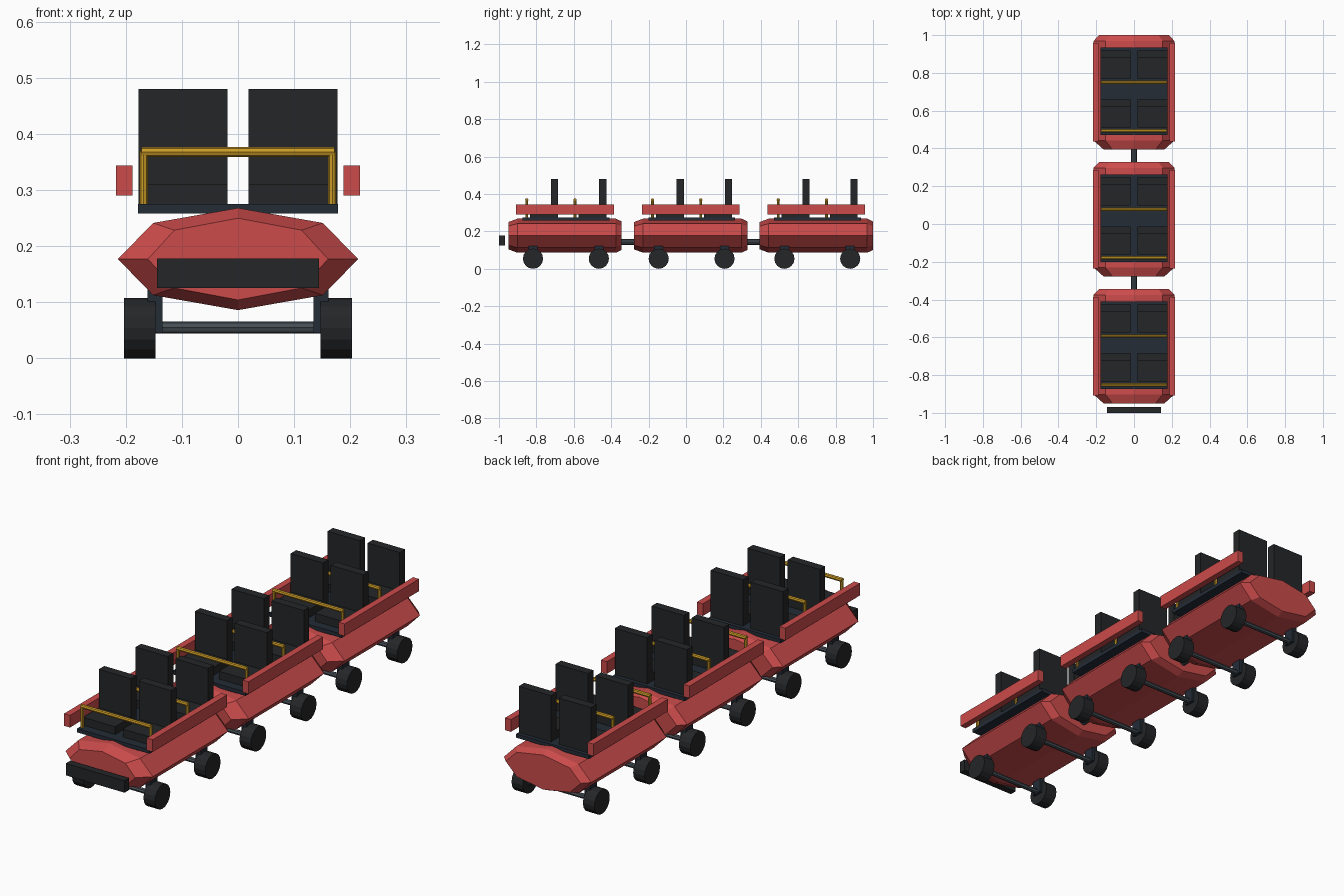
import bpy, bmesh, math
from mathutils import Vector

if "Cube" in bpy.data.objects:
    bpy.data.objects.remove(bpy.data.objects["Cube"])


def material(name, rgb):
    m = bpy.data.materials.new(name)
    m.diffuse_color = (*rgb, 1)
    m.use_nodes = True
    m.node_tree.nodes["Principled BSDF"].inputs["Base Color"].default_value = m.diffuse_color
    return m


RED = material("red paint", (0.60, 0.07, 0.07))
BLACK = material("black vinyl", (0.018, 0.019, 0.021))
NAVY = material("dark frame", (0.017, 0.025, 0.037))
STEEL = material("steel", (0.06, 0.075, 0.09))
GOLD = material("yellow bar", (0.60, 0.33, 0.02))


def add_object(name, bm, mat):
    bmesh.ops.recalc_face_normals(bm, faces=bm.faces)
    mesh = bpy.data.meshes.new(name)
    bm.to_mesh(mesh)
    bm.free()
    ob = bpy.data.objects.new(name, mesh)
    bpy.context.collection.objects.link(ob)
    mesh.materials.append(mat)
    return ob


def box(name, x, y, z, mat):
    """Box given by its (min, max) range on each axis."""
    bm = bmesh.new()
    bmesh.ops.create_cube(bm, size=1)
    for v in bm.verts:
        v.co = [(r[0] + r[1]) / 2 + c * (r[1] - r[0]) for r, c in zip((x, y, z), v.co)]
    return add_object(name, bm, mat)


def rod(name, a, b, radius, mat, sides=8):
    """Cylinder running from point a to point b."""
    a, b = Vector(a), Vector(b)
    bm = bmesh.new()
    bmesh.ops.create_cone(bm, cap_ends=True, segments=sides, radius1=radius,
                          radius2=radius, depth=(b - a).length)
    turn = (b - a).to_track_quat('Z', 'Y')
    for v in bm.verts:
        v.co = turn @ v.co + (a + b) / 2
    return add_object(name, bm, mat)


def car_body(name, yc):
    """Flattened octagonal hull, tapered at nose and tail."""
    stations = [(-0.303, 0.75, 0.80), (-0.255, 1, 1), (0.272, 1, 1), (0.303, 0.86, 0.84)]
    bm = bmesh.new()
    rings = []
    for y, sx, sz in stations:
        rings.append([bm.verts.new((0.214 * sx * math.cos(i * math.pi / 4), yc + y,
                                    0.177 + 0.091 * sz * math.sin(i * math.pi / 4)))
                      for i in range(8)])
    for r, s in zip(rings, rings[1:]):
        for i in range(8):
            j = (i + 1) % 8
            bm.faces.new((r[i], r[j], s[j], s[i]))
    bm.faces.new(rings[0])
    bm.faces.new(rings[-1])
    return add_object(name, bm, RED)


def span(side, a, b):
    return tuple(sorted((side * a, side * b)))


CARS = (-0.647, 0.025, 0.697)
for yc in CARS:
    car_body("car_body", yc)
    box("floor_deck", (-0.178, 0.178), (yc - 0.226, yc + 0.238), (0.258, 0.275), NAVY)

    # side rails
    for s in (-1, 1):
        box("side_rail", span(s, 0.188, 0.217), (yc - 0.261, yc + 0.261), (0.29, 0.344), RED)

    # two rows of paired seats, each with a lap bar in front
    for row in (-0.056, 0.202):
        y = yc + row
        for s in (-1, 1):
            x = span(s, 0.019, 0.177)
            box("seat_cushion", x, (y - 0.13, y + 0.015), (0.27, 0.31), BLACK)
            box("seat_back", x, (y - 0.019, y + 0.019), (0.272, 0.48), BLACK)
            rod("lap_bar_post", (s * 0.168, y - 0.148, 0.27), (s * 0.168, y - 0.148, 0.37),
                0.0075, GOLD)
        rod("lap_bar", (-0.172, y - 0.148, 0.368), (0.172, y - 0.148, 0.368), 0.009, GOLD)

    # axles, hangers and wheels
    for off in (-0.171, 0.181):
        y = yc + off
        rod("axle", (-0.16, y, 0.055), (0.16, y, 0.055), 0.011, STEEL)
        for s in (-1, 1):
            box("axle_hanger", span(s, 0.135, 0.161), (y - 0.024, y + 0.024),
                (0.045, 0.125), NAVY)
            rod("wheel", (s * 0.147, y, 0.054), (s * 0.203, y, 0.054), 0.054, BLACK, 16)

# couplings between cars
for a, b in zip(CARS, CARS[1:]):
    rod("coupling", (0, a + 0.28, 0.143), (0, b - 0.28, 0.143), 0.016, STEEL)

# front bumper
box("front_bumper", (-0.144, 0.144), (-1.0, -0.968), (0.125, 0.178), BLACK)
